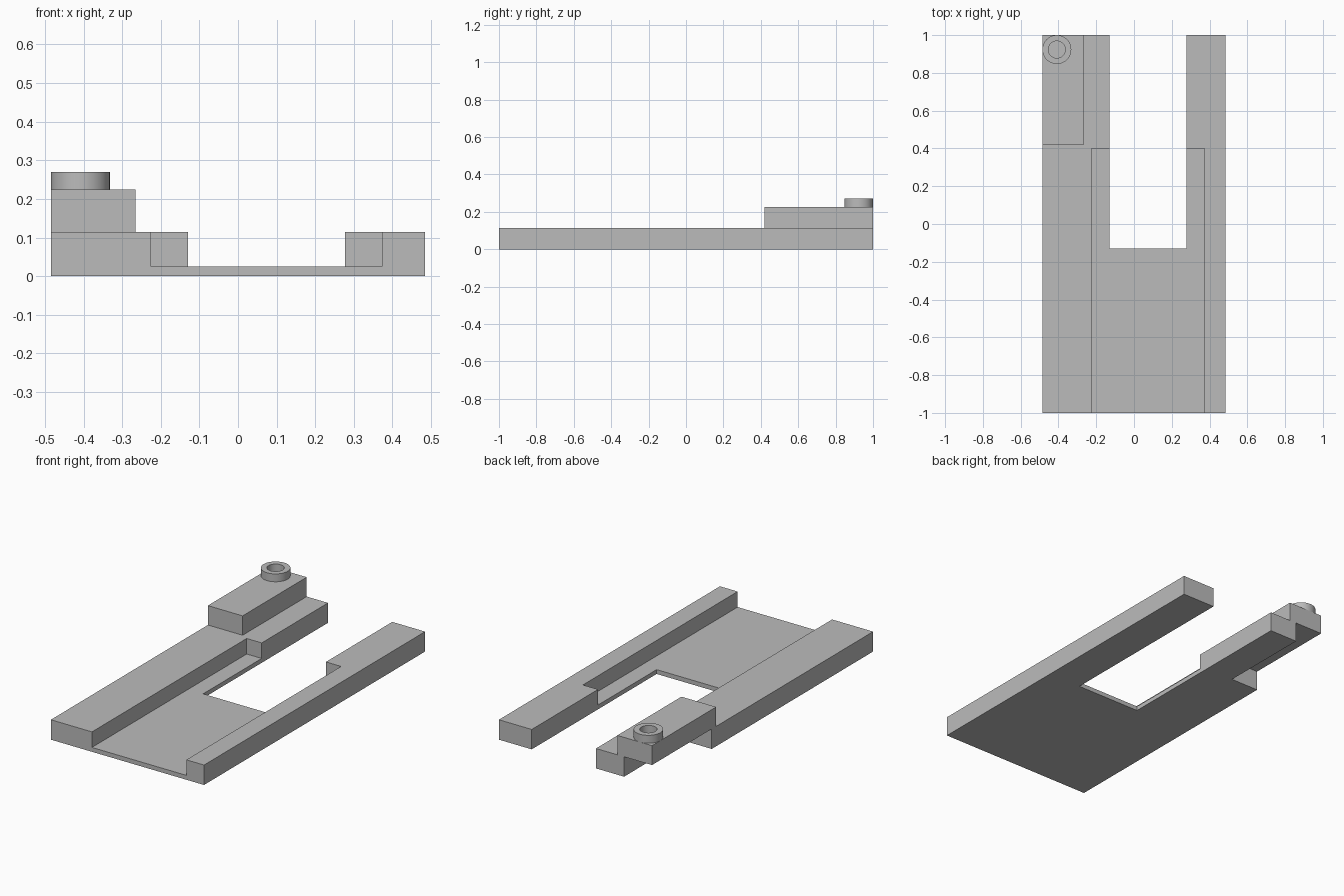
import bpy
import bmesh
from math import tau
from mathutils import Matrix, Vector

cube = bpy.data.objects.get("Cube")
if cube:
    bpy.data.objects.remove(cube, do_unlink=True)

grey = bpy.data.materials.new("plain grey")
grey.use_nodes = True
colour = (0.5, 0.5, 0.5, 1)
grey.diffuse_color = colour
grey.node_tree.nodes["Principled BSDF"].inputs["Base Color"].default_value = colour


def finish(name, bm):
    mesh = bpy.data.meshes.new(name)
    bm.to_mesh(mesh)
    bm.free()
    mesh.materials.append(grey)
    obj = bpy.data.objects.new(name, mesh)
    bpy.context.collection.objects.link(obj)
    return obj


def box(name, low, high):
    low, high = Vector(low), Vector(high)
    bm = bmesh.new()
    place = Matrix.Translation((low + high) / 2) @ Matrix.Diagonal((high - low).to_4d())
    bmesh.ops.create_cube(bm, size=1, matrix=place)
    return finish(name, bm)


def select_only(obj):
    bpy.ops.object.select_all(action="DESELECT")
    obj.select_set(True)
    bpy.context.view_layer.objects.active = obj


def cut(obj, low, high):
    cutter = box("cutter", low, high)
    cutter.hide_render = True
    mod = obj.modifiers.new("cut", "BOOLEAN")
    mod.operation = "DIFFERENCE"
    mod.solver = "EXACT"
    mod.object = cutter
    select_only(obj)
    bpy.ops.object.modifier_apply(modifier=mod.name)
    bpy.data.objects.remove(cutter, do_unlink=True)


SIDE = 0.485    # half width
DECK = 0.114    # top of the rails
LEDGE = 0.225   # top of the raised block

# Base plate: shallow channel, open slot at the back, corner notch under the block
base = box("base_plate", (-SIDE, -1, 0), (SIDE, 1, DECK))
cut(base, (-0.225, -1.2, 0.025), (0.373, 0.4, 0.3))
cut(base, (-0.13, -0.13, -0.2), (0.277, 1.2, 0.3))
cut(base, (-0.7, 0.46, -0.2), (-0.308, 1.2, 0.3))

# Raised block overhanging the notch
box("raised_block", (-SIDE, 0.42, DECK), (-0.265, 1, LEDGE))

# Round collar on the block, spun from its wall profile
bm = bmesh.new()
profile = [(0.0765, LEDGE), (0.0765, 0.27), (0.045, 0.27), (0.045, LEDGE)]
verts = [bm.verts.new((r, 0, z)) for r, z in profile]
edges = [bm.edges.new(pair) for pair in zip(verts, verts[1:])]
bmesh.ops.spin(bm, geom=verts + edges, cent=(0, 0, 0), axis=(0, 0, 1),
               angle=tau, steps=48, use_merge=False)
bmesh.ops.remove_doubles(bm, verts=bm.verts, dist=0.0005)
bmesh.ops.recalc_face_normals(bm, faces=bm.faces)
# Make the rim face upward
rim = max(bm.faces, key=lambda f: f.calc_center_median().z)
if rim.normal.z < 0:
    bmesh.ops.reverse_faces(bm, faces=bm.faces)
bmesh.ops.translate(bm, verts=bm.verts, vec=(-0.4085, 0.9235, 0))
collar = finish("collar", bm)
select_only(collar)
bpy.ops.object.shade_smooth_by_angle()
